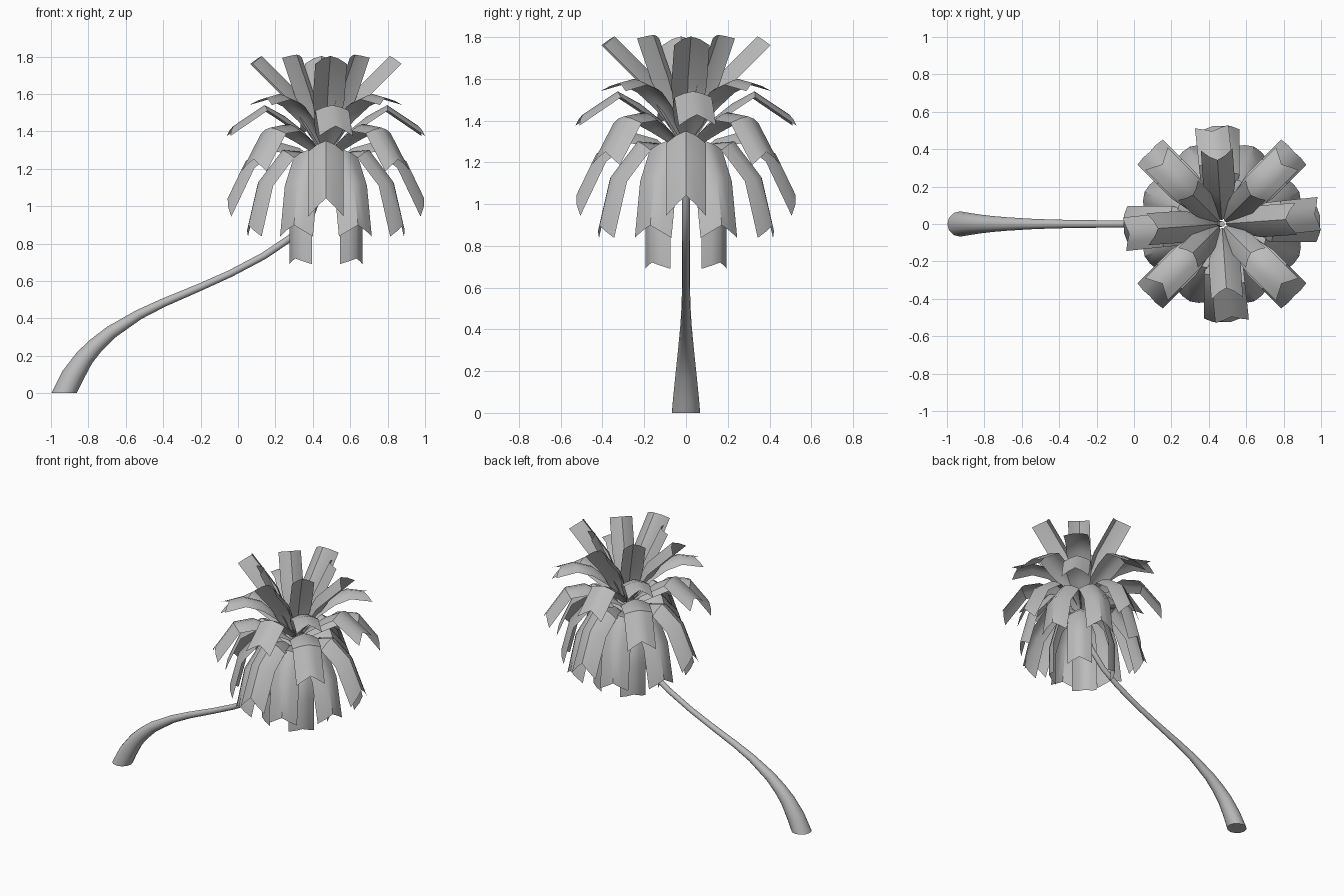
import bpy, bmesh, math
from mathutils import Vector, Matrix

cube = bpy.data.objects.get("Cube")
if cube:
    bpy.data.objects.remove(cube)

grey = bpy.data.materials.new("plain_grey")
grey.use_nodes = True
grey.diffuse_color = (0.5, 0.5, 0.5, 1)
grey.node_tree.nodes["Principled BSDF"].inputs["Base Color"].default_value = (0.5, 0.5, 0.5, 1)

CROWN_X = 0.47


def finish(bm, name, angle):
    mesh = bpy.data.meshes.new(name)
    bm.to_mesh(mesh)
    bm.free()
    mesh.materials.append(grey)
    obj = bpy.data.objects.new(name, mesh)
    bpy.context.collection.objects.link(obj)
    bpy.ops.object.select_all(action="DESELECT")
    bpy.context.view_layer.objects.active = obj
    obj.select_set(True)
    bpy.ops.object.shade_smooth_by_angle(angle=math.radians(angle))
    return obj


def bridge(bm, a, b, closed):
    n = len(a)
    for i in range(n if closed else n - 1):
        j = (i + 1) % n
        bm.faces.new((a[i], a[j], b[j], b[i]))


# Trunk: rings swept along a leaning path, given as (x, z, radius)
def make_trunk(path, sides=12):
    bm = bmesh.new()
    rings = []
    for i, (x, z, r) in enumerate(path):
        before, after = path[max(i - 1, 0)], path[min(i + 1, len(path) - 1)]
        tangent = Vector((after[0] - before[0], 0, after[1] - before[1])).normalized()
        if i == 0:
            tangent = Vector((0, 0, 1))
        side = Vector((0, 1, 0))
        across = side.cross(tangent)
        ring = []
        for k in range(sides):
            a = math.tau * k / sides
            ring.append(bm.verts.new(Vector((x, 0, z)) + r * (math.cos(a) * across + math.sin(a) * side)))
        rings.append(ring)
    for a, b in zip(rings, rings[1:]):
        bridge(bm, a, b, True)
    bm.faces.new(rings[0][::-1])
    bm.faces.new(rings[-1])
    return finish(bm, "trunk", 50)


make_trunk([(-0.93, 0, 0.068), (-0.885, 0.09, 0.06), (-0.82, 0.19, 0.05), (-0.76, 0.255, 0.043),
            (-0.68, 0.325, 0.036), (-0.53, 0.42, 0.027), (-0.4, 0.483, 0.023), (-0.2, 0.568, 0.02),
            (-0.04, 0.64, 0.019), (0.14, 0.735, 0.019), (0.28, 0.83, 0.019), (0.39, 0.95, 0.019),
            (0.45, 1.12, 0.018), (CROWN_X, 1.42, 0.015)])


# Frond: a creased strip along an (outward, height) path, narrow at its root and notched at its tip
def add_frond(bm, path, degrees, width, fold, notch):
    turn = Matrix.Translation((CROWN_X, 0, 0)) @ Matrix.Rotation(math.radians(degrees), 4, "Z")
    points = [Vector((r, 0, z)) for r, z in path]
    rows = []
    last = len(points) - 1
    for i, p in enumerate(points):
        tangent = (points[min(i + 1, last)] - points[max(i - 1, 0)]).normalized()
        normal = Vector((-tangent.z, 0, tangent.x))
        grow = (0.18, 0.75, 1.0)[min(i, 2)]
        row = []
        for s in (-1, -0.5, 0, 0.5, 1):
            co = p + Vector((0, s * grow * width / 2, 0)) - normal * fold * grow * abs(s) ** 1.5
            if i == last:
                co -= tangent * notch * (1 - abs(s))
            row.append(bm.verts.new(turn @ co))
        rows.append(row)
    for a, b in zip(rows, rows[1:]):
        bridge(bm, a, b, False)


def make_tier(name, path, count, start, width=0.18, fold=0.05, notch=0.05):
    bm = bmesh.new()
    for k in range(count):
        add_frond(bm, path, start + 360 * k / count, width, fold, notch)
    bmesh.ops.recalc_face_normals(bm, faces=bm.faces[:])
    return finish(bm, name, 40)


# Upright crown fronds
make_tier("upright_outer_fronds", [(0.02, 1.3), (0.07, 1.45), (0.15, 1.61), (0.35, 1.81)], 4, 4, 0.17, 0.07, 0.01)
make_tier("upright_inner_fronds", [(0.02, 1.3), (0.06, 1.45), (0.12, 1.6), (0.22, 1.81)], 4, 45, 0.15, 0.04, 0)

# Spreading fronds
make_tier("level_fronds", [(0.03, 1.32), (0.13, 1.47), (0.23, 1.56), (0.35, 1.6), (0.5, 1.57)], 4, 45, 0.17, 0.03)
make_tier("spreading_fronds", [(0.03, 1.3), (0.12, 1.4), (0.22, 1.48), (0.33, 1.54), (0.54, 1.4)],
          4, 6, 0.18, 0.03)

# Drooping fronds
make_tier("upper_drooping_fronds", [(0.03, 1.27), (0.15, 1.37), (0.28, 1.44), (0.42, 1.42), (0.575, 1.21)],
          4, 45, 0.19, 0.04)
make_tier("middle_drooping_fronds", [(0.03, 1.22), (0.14, 1.31), (0.28, 1.35), (0.43, 1.24), (0.56, 0.97)],
          4, 0, 0.19, 0.06, 0.08)
make_tier("lower_drooping_fronds", [(0.03, 1.19), (0.14, 1.29), (0.25, 1.3), (0.39, 1.13), (0.46, 0.85)],
          8, 22.5, 0.19)
make_tier("hanging_fronds", [(0.03, 1.12), (0.1, 1.18), (0.18, 1.12), (0.23, 0.93), (0.23, 0.69)],
          4, 45, 0.17, 0.04, 0.03)
